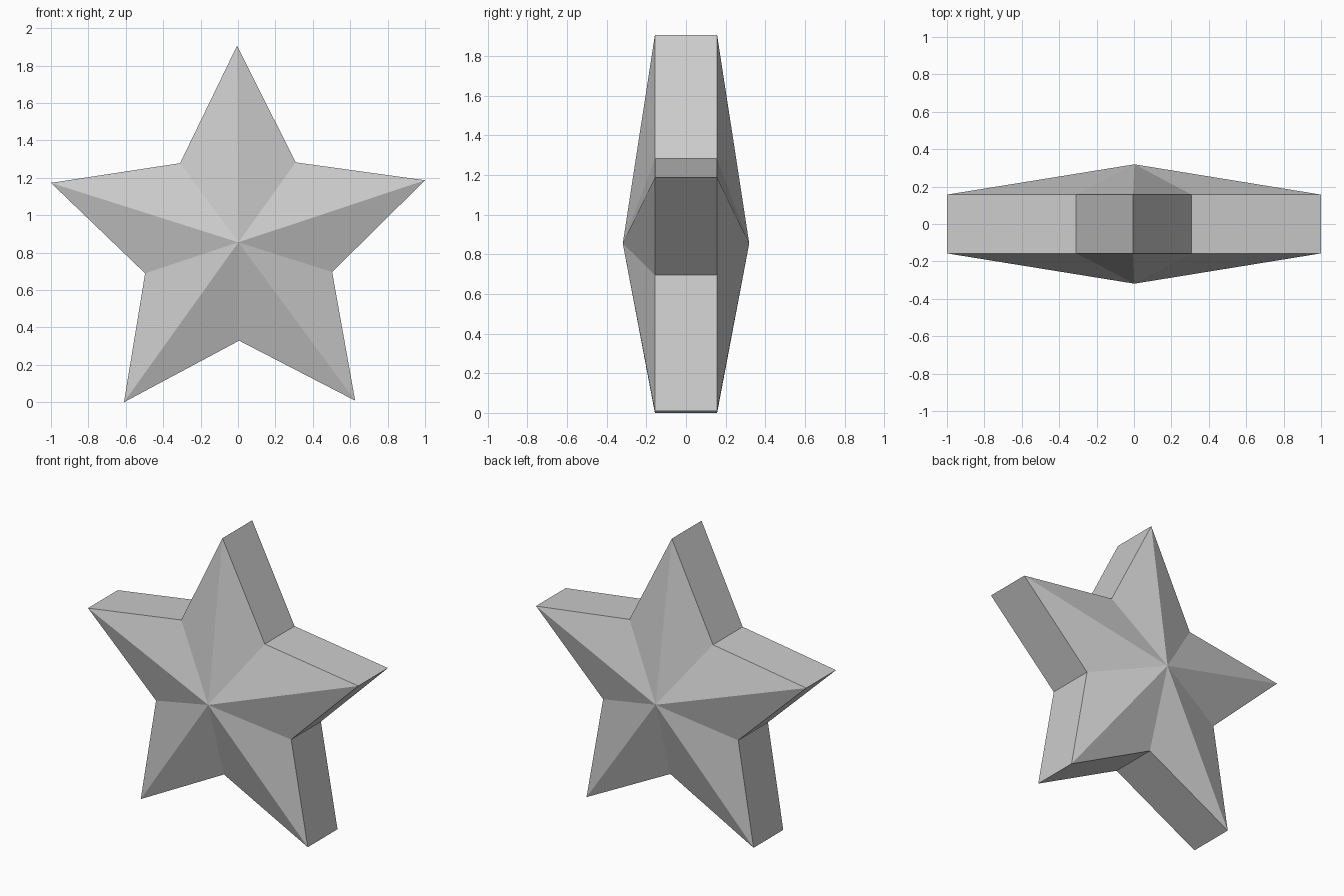
import bpy, bmesh
from math import sin, cos, pi

if "Cube" in bpy.data.objects:
    bpy.data.objects.remove(bpy.data.objects["Cube"])

R_OUT, R_IN = 1.0515, 0.5257      # tip and notch radii
RIM, APEX = 0.157, 0.319          # half thickness at rim and at centre
TILT = 0.007                      # slight lean of the star

# star outline, alternating tips and notches
outline = []
for i in range(10):
    a = pi / 2 + TILT + i * pi / 5
    r = R_IN if i % 2 else R_OUT
    outline.append((r * cos(a), r * sin(a)))

# centre on x and stand on the ground
xs = [p[0] for p in outline]
cx = -(min(xs) + max(xs)) / 2
cz = -min(p[1] for p in outline)

bm = bmesh.new()
front = [bm.verts.new((x + cx, -RIM, z + cz)) for x, z in outline]
back = [bm.verts.new((x + cx, RIM, z + cz)) for x, z in outline]
front_apex = bm.verts.new((cx, -APEX, cz))
back_apex = bm.verts.new((cx, APEX, cz))

# rim walls and faceted front and back
for i in range(10):
    j = (i + 1) % 10
    bm.faces.new((front[i], front[j], back[j], back[i]))
    bm.faces.new((front[j], front[i], front_apex))
    bm.faces.new((back[i], back[j], back_apex))
bmesh.ops.recalc_face_normals(bm, faces=bm.faces)

mesh = bpy.data.meshes.new("star")
bm.to_mesh(mesh)
bm.free()
bpy.context.collection.objects.link(bpy.data.objects.new("star", mesh))
